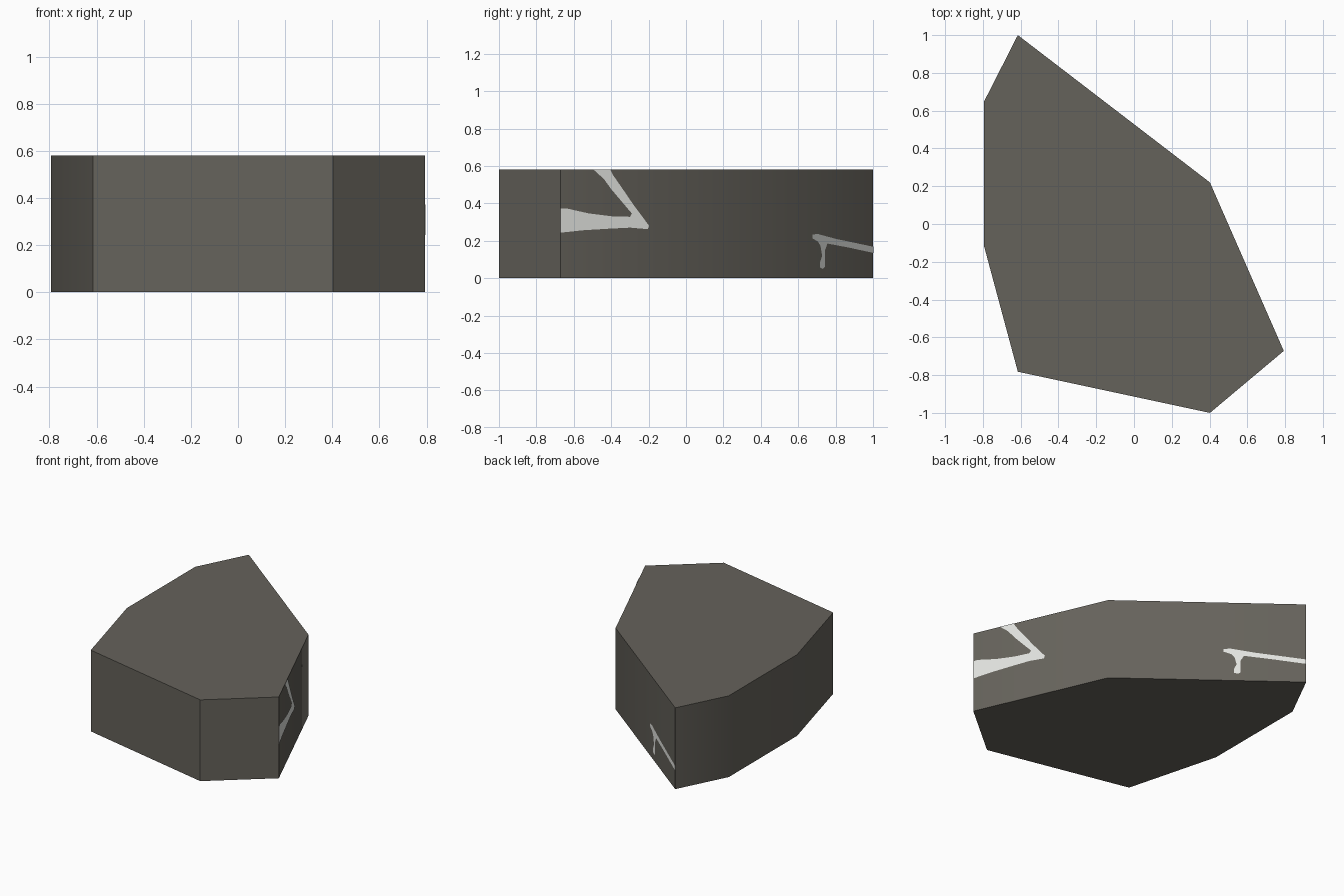
import bpy, bmesh, math
from mathutils import Vector

if "Cube" in bpy.data.objects:
    bpy.data.objects.remove(bpy.data.objects["Cube"])

H = 0.58  # height of the block


def material(name, rgb):
    m = bpy.data.materials.new(name)
    m.diffuse_color = (*rgb, 1.0)
    m.use_nodes = True
    m.node_tree.nodes["Principled BSDF"].inputs["Base Color"].default_value = m.diffuse_color
    return m


stone = material("dark stone", (0.13, 0.122, 0.104))
paint = material("pale paint", (0.77, 0.78, 0.75))


def make_object(name, bm, mat):
    me = bpy.data.meshes.new(name)
    bm.to_mesh(me)
    bm.free()
    me.materials.append(mat)
    ob = bpy.data.objects.new(name, me)
    bpy.context.collection.objects.link(ob)
    return ob


# Stone block: seven-sided outline pulled up (counter-clockwise from above)
outline = [(-0.615, 1.0), (-0.793, 0.65), (-0.793, -0.12), (-0.615, -0.782),
           (0.402, -1.0), (0.793, -0.672), (0.402, 0.22)]
bm = bmesh.new()
base = bm.faces.new([bm.verts.new((x, y, 0)) for x, y in outline])
top = bmesh.ops.extrude_face_region(bm, geom=[base])["geom"]
bmesh.ops.translate(bm, vec=(0, 0, H),
                    verts=[v for v in top if isinstance(v, bmesh.types.BMVert)])
bmesh.ops.recalc_face_normals(bm, faces=bm.faces)
block = make_object("stone_block", bm, stone)
bpy.context.view_layer.objects.active = block
block.select_set(True)
bpy.ops.object.shade_smooth_by_angle(angle=math.radians(30))


def mark(name, a, b, points):
    """Thin painted plate on the wall from a to b; points are (y, z)."""
    a, b = Vector(a), Vector(b)
    d = (b - a).normalized()
    n = Vector((d.y, -d.x)) * 0.002
    bm = bmesh.new()
    verts = []
    for y, z in points:
        p = a + (b - a) * ((y - a.y) / (b.y - a.y)) + n
        verts.append(bm.verts.new((p.x, p.y, z)))
    face = bm.faces.new(verts)
    face.normal_update()
    if face.normal.xy.dot(n) < 0:
        face.normal_flip()
    make_object(name, bm, paint)


# Large hooked mark on the right wall
mark("large_hook_mark", outline[5], outline[6], [
    (-0.672, 0.243), (-0.55, 0.256), (-0.42, 0.264), (-0.30, 0.27),
    (-0.205, 0.262), (-0.198, 0.28), (-0.28, 0.39), (-0.34, 0.478),
    (-0.39, 0.55), (-0.405, H), (-0.495, H), (-0.44, 0.53),
    (-0.40, 0.475), (-0.29, 0.345), (-0.30, 0.328), (-0.40, 0.331),
    (-0.52, 0.346), (-0.64, 0.373), (-0.672, 0.372)])

# Small hooked mark on the back right wall
mark("small_hook_mark", outline[6], outline[0], [
    (1.0, 0.135), (0.87, 0.163), (0.755, 0.185), (0.742, 0.15),
    (0.742, 0.06), (0.73, 0.05), (0.715, 0.057), (0.715, 0.085),
    (0.726, 0.12), (0.718, 0.17), (0.705, 0.195), (0.675, 0.212),
    (0.675, 0.232), (0.70, 0.237), (0.80, 0.21), (1.0, 0.168)])
